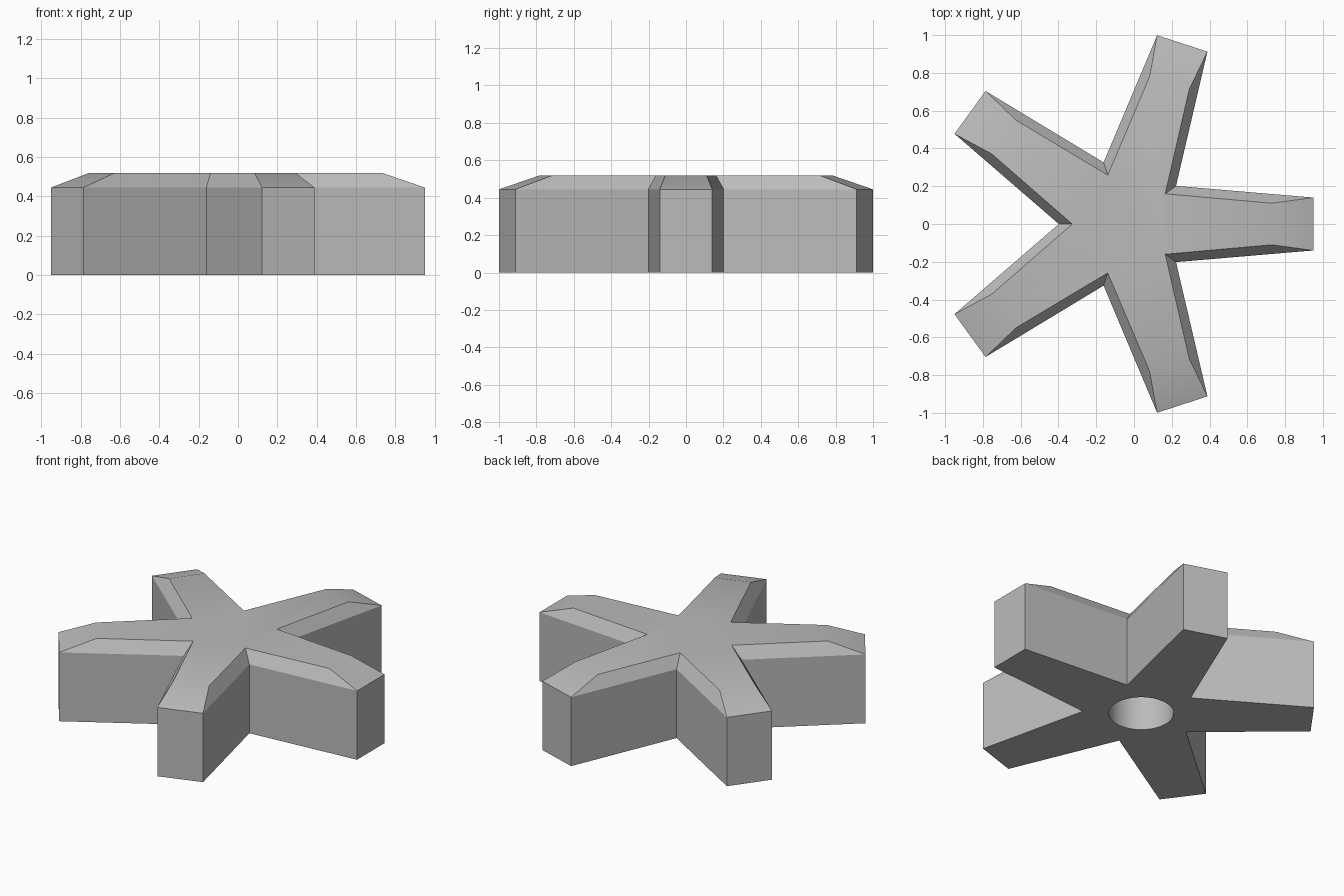
import bpy, bmesh
from math import cos, sin, pi, radians
from mathutils import Vector, Matrix

cube = bpy.data.objects.get("Cube")
if cube:
    bpy.data.objects.remove(cube)

ARMS = 5
CENTRE = Vector((-0.055, 0, 0))
SIDE_Z, TOP_Z = 0.445, 0.52
HOLE_R, HOLE_DEPTH, HOLE_SEGS = 0.19, 0.32, 64

# Outline of one arm: tip corners, then the valley that follows it
TIP, HALF_W, VALLEY_R = 1.005, 0.14, 0.343
TOP_TIP, TOP_HALF_W, TOP_VALLEY_R = 0.785, 0.11, 0.272


def star_ring(bm, tip, half_w, valley_r, z):
    """Right corner, left corner and valley for every arm."""
    v = pi / ARMS
    arm = [(tip, -half_w), (tip, half_w), (valley_r * cos(v), valley_r * sin(v))]
    ring = []
    for i in range(ARMS):
        turn = Matrix.Rotation(2 * pi * i / ARMS, 4, 'Z')
        ring += [bm.verts.new(CENTRE + turn @ Vector((x, y, z))) for x, y in arm]
    return ring


def circle_ring(bm, r, z):
    steps = [2 * pi * i / HOLE_SEGS for i in range(HOLE_SEGS)]
    return [bm.verts.new(CENTRE + Vector((r * cos(a), r * sin(a), z))) for a in steps]


def bridge(bm, lower, upper):
    n = len(lower)
    for i in range(n):
        j = (i + 1) % n
        bm.faces.new((lower[i], lower[j], upper[j], upper[i]))


bm = bmesh.new()

# Walls, sloped rim and flat top
base = star_ring(bm, TIP, HALF_W, VALLEY_R, 0)
rim = star_ring(bm, TIP, HALF_W, VALLEY_R, SIDE_Z)
top = star_ring(bm, TOP_TIP, TOP_HALF_W, TOP_VALLEY_R, TOP_Z)
bridge(bm, base, rim)
bridge(bm, rim, top)
bm.faces.new(top)

# Blind shaft hole in the underside
mouth = circle_ring(bm, HOLE_R, 0)
ceiling = circle_ring(bm, HOLE_R, HOLE_DEPTH)
bridge(bm, mouth, ceiling)
bm.faces.new(ceiling)

# Underside around the hole
loops = [e for e in bm.edges if all(abs(v.co.z) < 1e-6 for v in e.verts)]
bmesh.ops.triangle_fill(bm, edges=loops, use_beauty=True)
bmesh.ops.recalc_face_normals(bm, faces=bm.faces)

mesh = bpy.data.meshes.new("star_knob")
bm.to_mesh(mesh)
bm.free()
knob = bpy.data.objects.new("star_knob", mesh)
bpy.context.collection.objects.link(knob)

# Plain grey
grey = bpy.data.materials.new("plain_grey")
grey.use_nodes = True
colour = (0.5, 0.5, 0.5, 1)
grey.diffuse_color = colour
grey.node_tree.nodes["Principled BSDF"].inputs["Base Color"].default_value = colour
mesh.materials.append(grey)

# Soft blend from the top into the arm tips, all other edges sharp
bpy.ops.object.select_all(action='DESELECT')
knob.select_set(True)
bpy.context.view_layer.objects.active = knob
bpy.ops.object.shade_smooth_by_angle(angle=radians(30))
